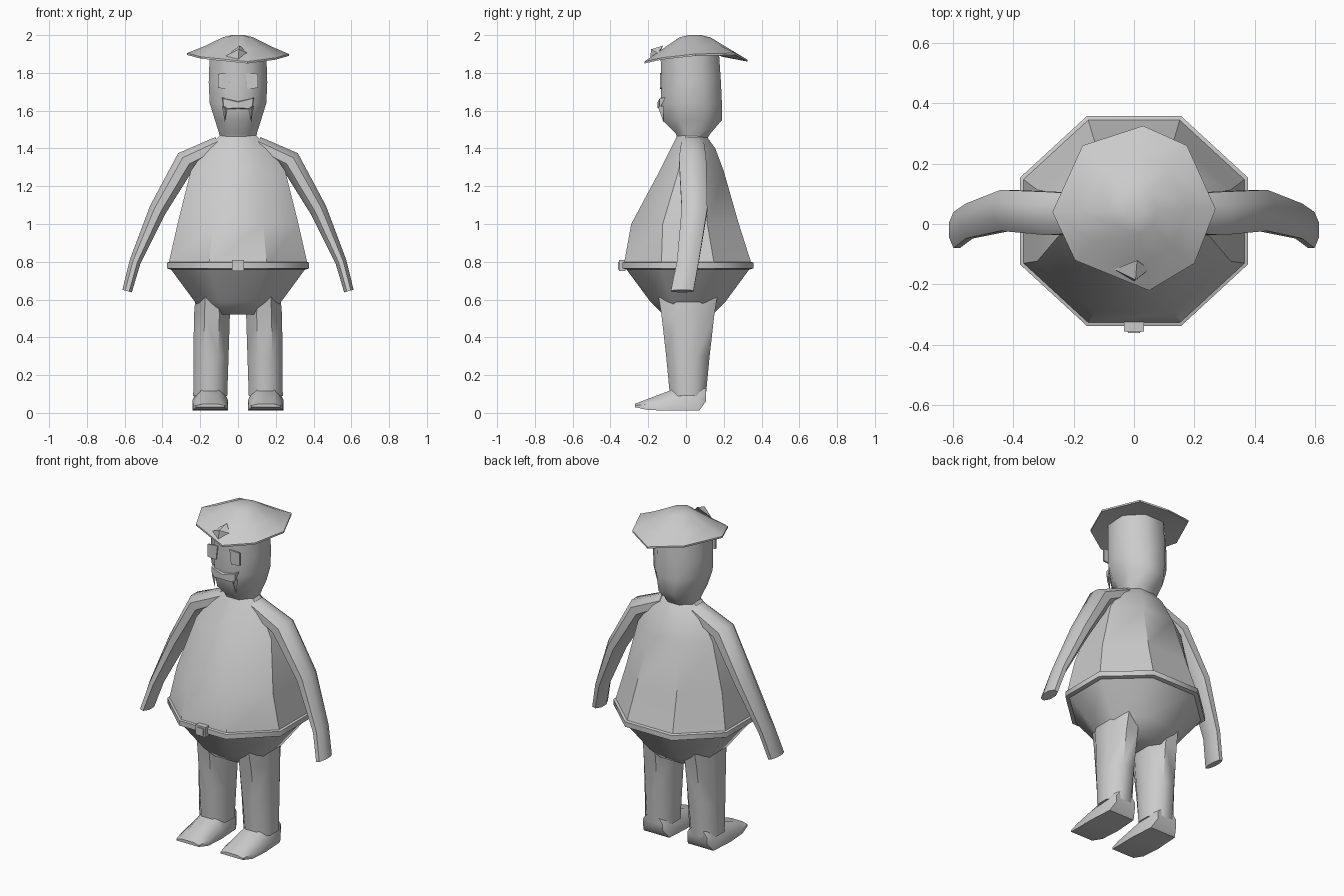
import bpy
import bmesh
from math import sin, cos, pi, radians
from mathutils import Vector

default_cube = bpy.data.objects.get("Cube")
if default_cube:
    bpy.data.objects.remove(default_cube, do_unlink=True)

GREY = (0.6, 0.6, 0.6, 1)
plain_grey = bpy.data.materials.new("plain grey")
plain_grey.use_nodes = True
plain_grey.diffuse_color = GREY
plain_grey.node_tree.nodes["Principled BSDF"].inputs["Base Color"].default_value = GREY


def finish(name, bm, angle=50):
    """Turn a bmesh into a smooth object that keeps its hard edges."""
    bmesh.ops.recalc_face_normals(bm, faces=bm.faces)
    mesh = bpy.data.meshes.new(name)
    bm.to_mesh(mesh)
    bm.free()
    mesh.materials.append(plain_grey)
    mesh.shade_smooth()
    mesh.set_sharp_from_angle(angle=radians(angle))
    obj = bpy.data.objects.new(name, mesh)
    bpy.context.collection.objects.link(obj)
    return obj


def loft(name, rings, angle=50):
    """Skin a closed tube through rings of equal length and cap both ends."""
    bm = bmesh.new()
    loops = [[bm.verts.new(point) for point in ring] for ring in rings]
    for low, high in zip(loops, loops[1:]):
        for i in range(len(low)):
            j = (i + 1) % len(low)
            bm.faces.new((low[i], low[j], high[j], high[i]))
    bm.faces.new(loops[0])
    bm.faces.new(loops[-1])
    return finish(name, bm, angle)


def level(z, half_width, front, back, x=0.0, sides=8, grow=0.0):
    """Horizontal polygon with flat front and back, fitted to its extents."""
    ring = []
    middle, half_depth = (front + back) / 2, (back - front) / 2
    fit = cos(pi / sides)
    for i in range(sides):
        a = 2 * pi * (i + 0.5) / sides
        ring.append((x + (half_width + grow) * cos(a) / fit,
                     middle + (half_depth + grow) * sin(a) / fit, z))
    return ring


def mirrored(ring, side):
    return [(side * x, y, z) for x, y, z in ring]


def hull(name, points, angle=20):
    """Small faceted solid around a few points."""
    bm = bmesh.new()
    for point in points:
        bm.verts.new(point)
    bmesh.ops.convex_hull(bm, input=bm.verts)
    return finish(name, bm, angle)


# Shirt, widest at the waist
loft("torso", [level(*row) for row in (
    (0.78, 0.37, -0.33, 0.35),
    (1.0, 0.32, -0.29, 0.28),
    (1.28, 0.25, -0.14, 0.2),
    (1.4, 0.17, -0.08, 0.155),
    (1.47, 0.095, -0.045, 0.105))], 35)

# Trousers
loft("hips", [level(*row) for row in (
    (0.52, 0.17, -0.12, 0.14),
    (0.59, 0.23, -0.19, 0.21),
    (0.78, 0.37, -0.33, 0.35))])

# Belt and buckle
loft("belt", [level(z, 0.37, -0.33, 0.35, grow=g)
              for z, g in ((0.76, -0.01), (0.765, 0.007), (0.795, 0.007), (0.8, -0.005))])
loft("buckle", [[(x, y, z) for x, z in ((-w, 0.75), (w, 0.75), (w, 0.81), (-w, 0.81))]
                for y, w in ((-0.32, 0.033), (-0.355, 0.033))])
loft("buckle_plate", [[(x, y, z) for x, z in ((-w, 0.76), (w, 0.76), (w, 0.8), (-w, 0.8))]
                      for y, w in ((-0.352, 0.023), (-0.36, 0.02))])

# Head
loft("head", [level(*row) for row in (
    (1.44, 0.095, -0.04, 0.105),
    (1.48, 0.1, -0.055, 0.13),
    (1.55, 0.122, -0.125, 0.19),
    (1.64, 0.15, -0.135, 0.19),
    (1.75, 0.155, -0.13, 0.185),
    (1.9, 0.15, -0.135, 0.175))])

# Hat: uneven brim outline shared by underside, slope and crown
BRIM = ((0.27, 0.05, 1.895), (0.175, 0.26, 1.9), (0.03, 0.325, 1.865), (-0.17, 0.26, 1.9),
        (-0.27, 0.04, 1.9), (-0.195, -0.12, 1.88), (0.05, -0.22, 1.855), (0.2, -0.13, 1.875))


def hat_ring(scale, flatten, z):
    return [(x * scale, 0.045 + (y - 0.045) * scale, z + (h - 1.885) * flatten)
            for x, y, h in BRIM]


loft("hat", [hat_ring(0.55, 0.3, 1.89), hat_ring(1, 1, 1.88), hat_ring(1, 1, 1.89),
             hat_ring(0.66, 0.4, 1.935), hat_ring(0.3, 0, 1.988), hat_ring(0.12, 0, 2)], 40)
hull("hat_badge", [(-0.065, -0.15, 1.89), (0.01, -0.12, 1.945), (0.05, -0.15, 1.905),
                   (0.0, -0.19, 1.865), (0.005, -0.185, 1.925)])

# Mirrored parts: eyes, moustache, arms, legs and feet
ARM = ((0.1, 0.035, 1.42, 0.045, 0.06),
       (0.275, 0.035, 1.335, 0.058, 0.072),
       (0.425, 0.045, 1.075, 0.046, 0.068),
       (0.545, 0.01, 0.8, 0.03, 0.058),
       (0.587, -0.02, 0.645, 0.026, 0.06))
SHOE = ((0.105, 0.065, 0.06, 0.14), (0.07, 0.085, 0.012, 0.16), (-0.08, 0.095, 0.012, 0.12),
        (-0.2, 0.09, 0.015, 0.075), (-0.27, 0.075, 0.03, 0.048))

for word, side in (("left", 1), ("right", -1)):
    # Arm sections lie across the path of the arm
    rings = []
    for i, (x, y, z, thick, deep) in enumerate(ARM):
        before, after = ARM[max(i - 1, 0)], ARM[min(i + 1, len(ARM) - 1)]
        across = Vector((before[2] - after[2], 0, after[0] - before[0])).normalized()
        ring = []
        for k in range(8):
            a = 2 * pi * (k + 0.5) / 8
            ring.append(Vector((x, y, z)) + across * thick * cos(a) * 1.08
                        + Vector((0, deep * sin(a) * 1.08, 0)))
        rings.append(mirrored(ring, side))
    loft(word + "_arm", rings)

    # Trouser leg
    loft(word + "_leg", [mirrored(level(z, w, f, b, x=c), side) for z, w, f, b, c in (
        (0.09, 0.09, -0.085, 0.105, 0.147),
        (0.3, 0.093, -0.105, 0.125, 0.143),
        (0.52, 0.095, -0.13, 0.15, 0.138),
        (0.64, 0.085, -0.15, 0.17, 0.138))])

    # Shoe, bevelled along the top
    loft(word + "_shoe", [mirrored([(0.147 - w, y, low), (0.147 + w, y, low),
                                    (0.147 + w, y, (low + top) / 2), (0.147 + w / 2, y, top),
                                    (0.147 - w / 2, y, top), (0.147 - w, y, (low + top) / 2)],
                                   side) for y, w, low, top in SHOE])

    # Eye plate
    hull(word + "_eye", mirrored([(x, y, z) for y in (-0.128, -0.138)
                                  for x, z in ((0.04, 1.8), (0.105, 1.795),
                                               (0.105, 1.72), (0.05, 1.715))], side))

    # Moustache wing and its drooping tip
    hull(word + "_moustache", mirrored([(0, -0.13, 1.65), (0, -0.15, 1.645), (0, -0.15, 1.615),
                                        (0, -0.13, 1.61), (0.085, -0.11, 1.67),
                                        (0.08, -0.14, 1.665), (0.075, -0.14, 1.61)], side))
    hull(word + "_moustache_tip", mirrored([(0.055, -0.135, 1.62), (0.085, -0.12, 1.625),
                                            (0.07, -0.148, 1.62), (0.07, -0.12, 1.54)], side))
